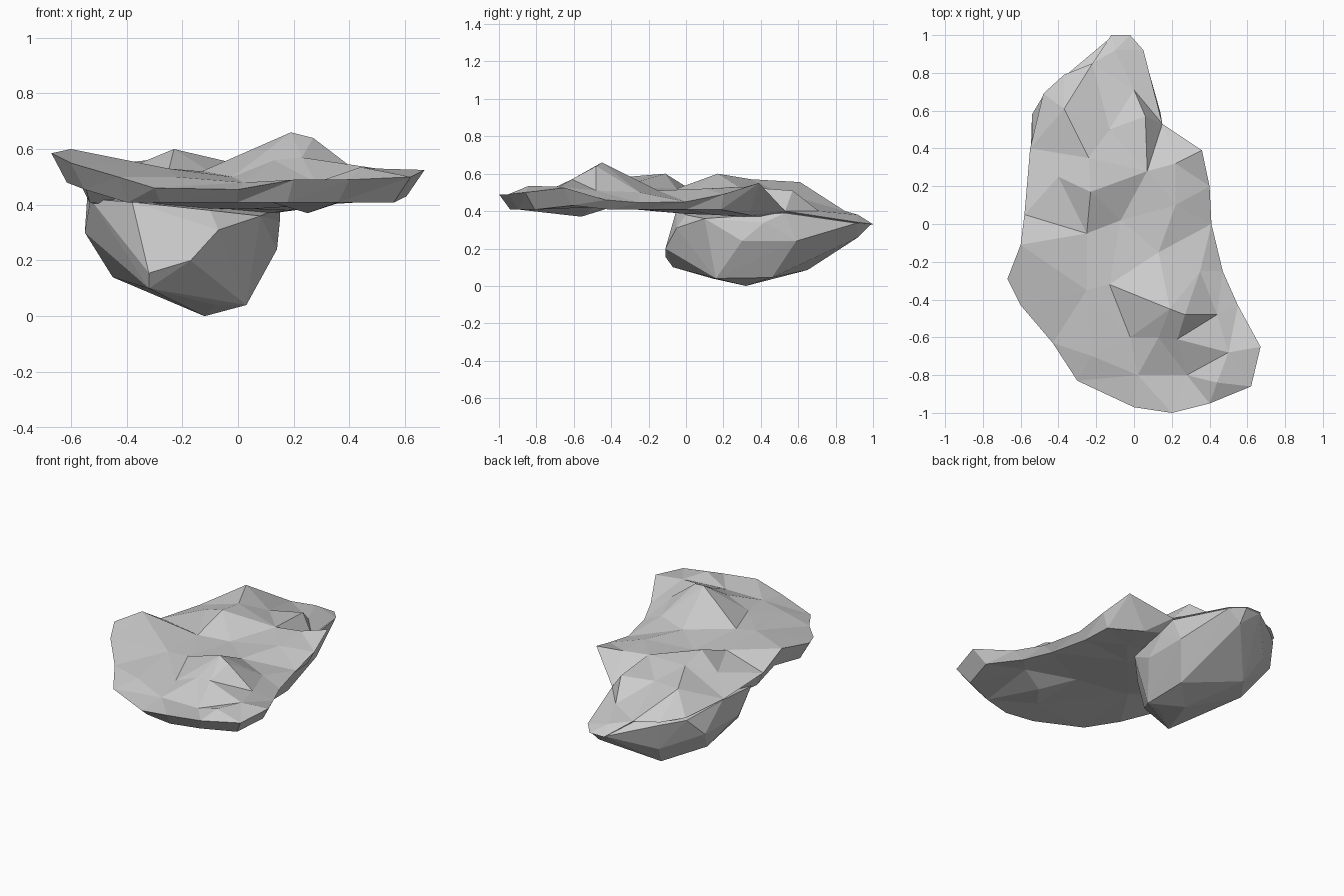
import bpy, bmesh
from mathutils.geometry import delaunay_2d_cdt

# Outer edge of the overhanging slab, clockwise from the back tip
RIM = [(-.12, 1, .33), (-.02, 1, .33), (.05, .92, .34), (.15, .53, .40),
       (.36, .39, .55), (.40, .20, .49), (.41, 0, .45), (.47, -.25, .445),
       (.55, -.43, .46), (.67, -.65, .525), (.62, -.86, .50), (.40, -.95, .49),
       (.20, -1, .49), (0, -.97, .455), (-.30, -.83, .46), (-.43, -.63, .50),
       (-.60, -.43, .55), (-.67, -.29, .585), (-.60, -.11, .60), (-.58, .05, .50),
       (-.55, .40, .46), (-.48, .69, .43), (-.37, .79, .41), (-.22, .85, .40)]

# Bumps and dips on the upper surface
TOP = [(.19, -.45, .66), (.27, -.48, .64), (.13, -.60, .56), (.23, -.61, .57),
       (.28, -.80, .48), (-.02, -.60, .50), (.50, -.68, .53), (.44, -.48, .51),
       (.35, -.25, .50), (.13, -.15, .51), (-.13, -.32, .52), (-.25, -.35, .53),
       (-.22, -.70, .50), (.44, -.84, .535), (.02, -.80, .48), (-.25, -.05, .52),
       (-.40, .25, .53), (-.23, .17, .60), (-.24, .35, .57), (-.07, .02, .50),
       (-.13, .50, .50), (.07, .28, .53), (.22, .10, .52), (.22, .32, .53),
       (-.37, .61, .555), (-.10, .92, .38), (0, .71, .40), (.06, .57, .51)]

# Bulges on the underside
UNDER = [(.25, -.56, .37), (.10, -.40, .42), (.40, -.50, .42), (-.25, -.35, .43),
         (.05, 0, .385), (.18, .15, .38), (-.3, .2, .39), (-.1, .5, .34),
         (.1, -.75, .415)]

# Corners of the supporting boulder
FOOT = [(-.12, .32, 0), (.03, .16, .04), (-.08, .14, .04), (-.45, .43, .14),
        (-.32, -.07, .10), (-.17, -.11, .20), (-.32, -.11, .155), (.14, .59, .24),
        (.14, .30, .24), (.03, .46, .045), (-.28, .65, .085), (-.08, .78, .19),
        (-.03, .92, .26), (-.34, .76, .22), (.15, .42, .34), (.08, .10, .36),
        (-.07, -.05, .31), (-.55, .25, .30), (-.54, .58, .30), (-.53, .10, .42),
        (-.38, -.05, .41), (-.10, 0, .38), (-.54, .40, .45), (-.48, .68, .41),
        (-.37, .78, .39), (-.22, .84, .39), (-.12, .99, .33), (-.02, .99, .33),
        (.05, .91, .335), (.15, .53, .39)]


def finish(name, bm):
    bmesh.ops.recalc_face_normals(bm, faces=bm.faces)
    mesh = bpy.data.meshes.new(name)
    bm.to_mesh(mesh)
    bm.free()
    bpy.context.collection.objects.link(bpy.data.objects.new(name, mesh))


def terrain(bm, ring, inner):
    """Triangulate the area inside a ring through scattered height points."""
    verts = ring + [bm.verts.new(p) for p in inner]
    n = len(ring)
    edges = [(i, (i + 1) % n) for i in range(n)]
    out = delaunay_2d_cdt([v.co.xy for v in verts], edges, [], 1, 1e-5)
    for tri in out[2]:
        bm.faces.new([verts[out[3][i][0]] for i in tri])


def undercut(x, y, z):
    """Lower edge of the slab: sunk into the boulder at the back."""
    if y > .3:
        return (x * .7 - .05, y * .86, min(z - .04, .38))
    return (x * .91 - .005, y * .94, max(min(z - .095, .48), .408))


# Slab: top surface, undercut side band, underside
bm = bmesh.new()
rim = [bm.verts.new(p) for p in RIM]
low = [bm.verts.new(undercut(*p)) for p in RIM]
terrain(bm, rim, TOP)
terrain(bm, low, UNDER)
for i in range(len(rim)):
    j = (i + 1) % len(rim)
    bm.faces.new((rim[i], rim[j], low[j]))
    bm.faces.new((rim[i], low[j], low[i]))
finish("rock_slab", bm)

# Supporting boulder under the back half
bm = bmesh.new()
for p in FOOT:
    bm.verts.new(p)
bmesh.ops.convex_hull(bm, input=bm.verts)
loose = [v for v in bm.verts if not v.link_faces]
bmesh.ops.delete(bm, geom=loose, context='VERTS')
finish("rock_foot", bm)
